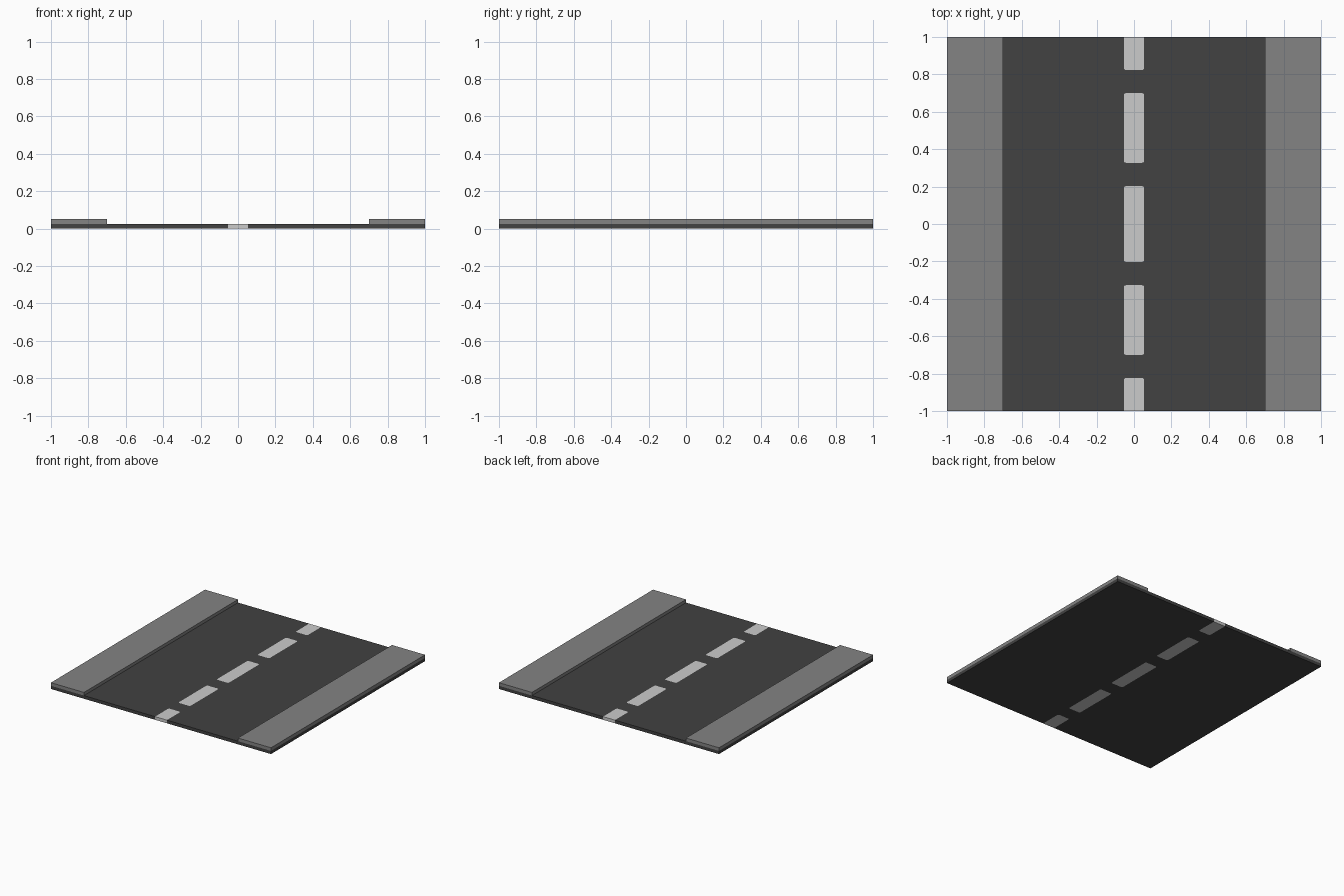
import bpy, bmesh, math
from mathutils import Vector
from mathutils.geometry import delaunay_2d_cdt

if "Cube" in bpy.data.objects:
    bpy.data.objects.remove(bpy.data.objects["Cube"])

ROAD_Z, WALK_Z = 0.026, 0.052
HALF_W, R = 0.054, 0.012
DASHES = [(-1, -0.823), (-0.70, -0.327), (-0.203, 0.203), (0.327, 0.70), (0.823, 1)]


def material(name, v):
    m = bpy.data.materials.new(name)
    m.diffuse_color = (v, v, v, 1)
    m.use_nodes = True
    m.node_tree.nodes["Principled BSDF"].inputs["Base Color"].default_value = m.diffuse_color
    return m


asphalt = material("asphalt grey", 0.054)
paint = material("line white", 0.6)
concrete = material("concrete grey", 0.23)


def add_object(name, bm, mats):
    me = bpy.data.meshes.new(name)
    bm.to_mesh(me)
    bm.free()
    for m in mats:
        me.materials.append(m)
    ob = bpy.data.objects.new(name, me)
    bpy.context.collection.objects.link(ob)
    return ob


def dash_outline(y0, y1):
    """Rectangle with rounded corners, square where it meets the slab end."""
    pts = []
    for sx, y, sy, a0 in ((1, y1, 1, 0), (-1, y1, 1, 90), (-1, y0, -1, 180), (1, y0, -1, 270)):
        if abs(y) == 1:
            pts.append(Vector((sx * HALF_W, y)))
            continue
        for k in range(4):
            a = math.radians(a0 + 30 * k)
            pts.append(Vector((sx * (HALF_W - R) + R * math.cos(a),
                               y - sy * R + R * math.sin(a))))
    return pts


# road slab with dashes cut through its full thickness
loops = [[Vector(p) for p in ((-1, -1), (1, -1), (1, 1), (-1, 1))]]
loops += [dash_outline(*d) for d in DASHES]
verts, faces = [], []
for lp in loops:
    faces.append(list(range(len(verts), len(verts) + len(lp))))
    verts += lp
cv, _, cf, *_ = delaunay_2d_cdt(verts, [], faces, 1, 1e-5)
bm = bmesh.new()
bv = [bm.verts.new((p.x, p.y, 0)) for p in cv]
for f in cf:
    bm.faces.new([bv[i] for i in f])
ret = bmesh.ops.extrude_face_region(bm, geom=bm.faces[:], use_keep_orig=True)
for v in ret["geom"]:
    if isinstance(v, bmesh.types.BMVert):
        v.co.z = ROAD_Z
bmesh.ops.recalc_face_normals(bm, faces=bm.faces[:])
for f in bm.faces:
    c = f.calc_center_median()
    # only faces lying wholly inside a dash are painted
    f.material_index = int(any(
        all(abs(v.co.x) < HALF_W + 1e-4 and a - 1e-4 < v.co.y < b + 1e-4 for v in f.verts)
        and abs(c.x) + max(0, abs(c.y - (a + b) / 2) - (b - a) / 2 + R) < HALF_W + R
        for a, b in DASHES))
    # tiny corner slivers outside the rounding stay asphalt
add_object("road", bm, [asphalt, paint])

# raised pavements on both sides
for name, s in (("left_pavement", -1), ("right_pavement", 1)):
    bm = bmesh.new()
    bmesh.ops.create_cube(bm, size=1)
    for v in bm.verts:
        v.co = (s * 0.85 + v.co.x * 0.3, v.co.y * 2, ROAD_Z + (v.co.z + 0.5) * (WALK_Z - ROAD_Z))
    add_object(name, bm, [concrete])
